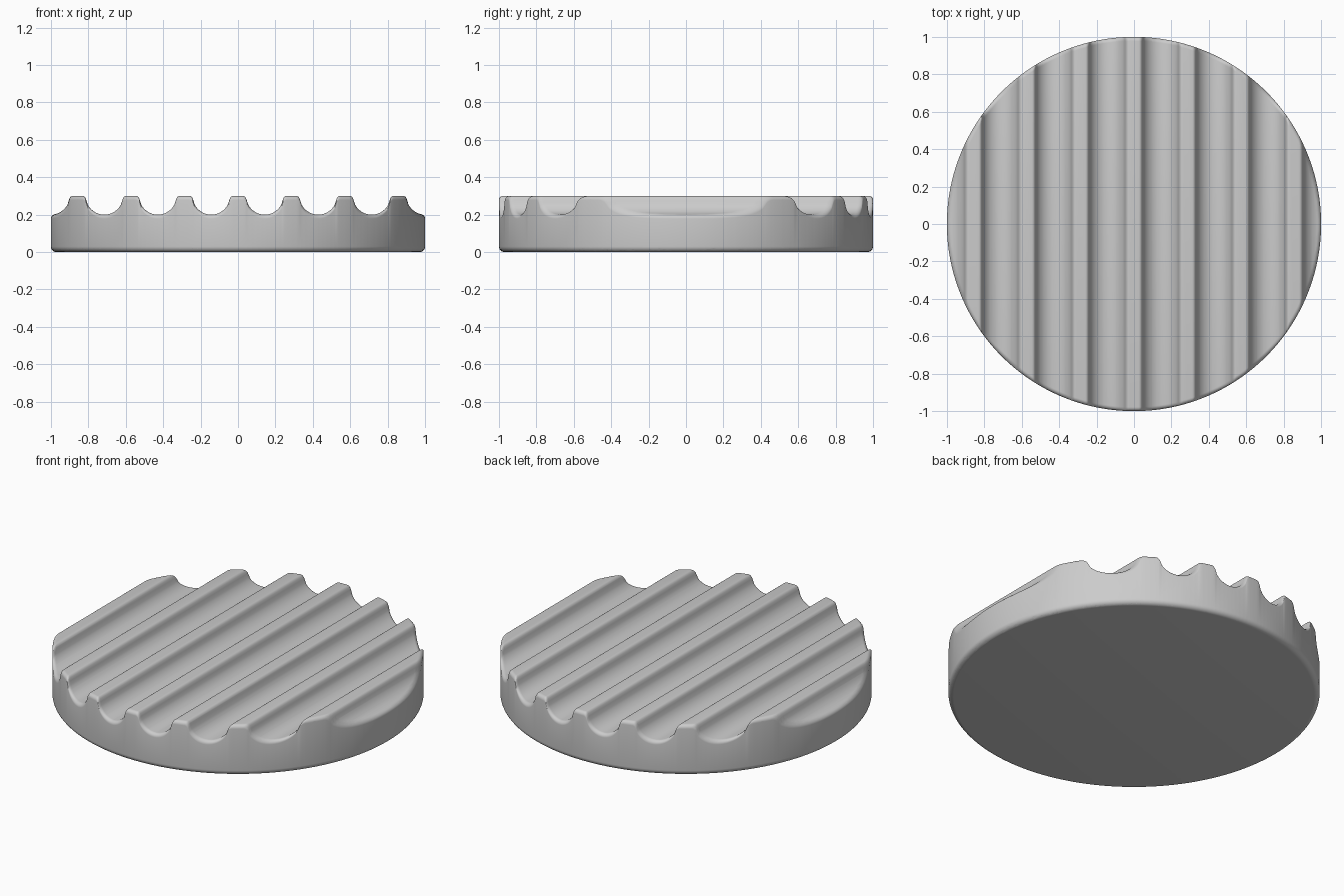
import bpy, bmesh, math

if "Cube" in bpy.data.objects:
    bpy.data.objects.remove(bpy.data.objects["Cube"])

SEG = 256
TOP = 0.30
PITCH = 2 / 7          # ridge spacing
GROOVE_R = 0.10        # groove radius
HALF = PITCH / 2

# Half ridge: flat crest, rounded shoulder, then circular groove (u from crest, z)
profile = [(0.0, 0.30), (0.027, 0.30), (0.033, 0.2985), (0.038, 0.295),
           (0.043, 0.288), (0.0475, 0.275)]
for i in range(10):
    a = math.radians(63 * (1 - i / 9))
    profile.append((HALF - GROOVE_R * math.sin(a), TOP - GROOVE_R * math.cos(a)))


def height(x):
    u = abs(x - PITCH * round(x / PITCH))
    for (u0, z0), (u1, z1) in zip(profile, profile[1:]):
        if u <= u1:
            return z0 + (z1 - z0) * (u - u0) / (u1 - u0)
    return profile[-1][1]


# Rounded disc outline (radius, z)
def fillet(r, n=6):
    return [(1 - r + r * math.sin(i / n * math.pi / 2),
             r - r * math.cos(i / n * math.pi / 2)) for i in range(n + 1)]


outline = fillet(0.03) + [(r, TOP - z) for r, z in reversed(fillet(0.022))]

bm = bmesh.new()
rings = [[bm.verts.new((r * math.cos(2 * math.pi * k / SEG),
                        r * math.sin(2 * math.pi * k / SEG), z))
          for k in range(SEG)] for r, z in outline]
for a, b in zip(rings, rings[1:]):
    for k in range(SEG):
        j = (k + 1) % SEG
        bm.faces.new((a[k], a[j], b[j], b[k]))
bm.faces.new(list(reversed(rings[0])))
bm.faces.new(rings[-1])

# Slice the disc along every profile line
cuts = set()
for n in range(-4, 5):
    for u, _ in profile:
        for s in (-1, 1):
            x = round(n * PITCH + s * u, 5)
            if abs(x) < 0.998:
                cuts.add(x)
for x in sorted(cuts):
    bmesh.ops.bisect_plane(bm, geom=bm.verts[:] + bm.edges[:] + bm.faces[:],
                           dist=1e-5, plane_co=(x, 0, 0), plane_no=(1, 0, 0))

# Drop the upper surface into the grooves, keeping the rounded rim
for v in bm.verts:
    if v.co.z > 0.15:
        v.co.z += height(v.co.x) - TOP
bmesh.ops.recalc_face_normals(bm, faces=bm.faces[:])

mesh = bpy.data.meshes.new("grooved_disc")
bm.to_mesh(mesh)
bm.free()
disc = bpy.data.objects.new("grooved_disc", mesh)
bpy.context.collection.objects.link(disc)
bpy.context.view_layer.objects.active = disc
disc.select_set(True)
bpy.ops.object.shade_smooth_by_angle(angle=math.radians(40))
